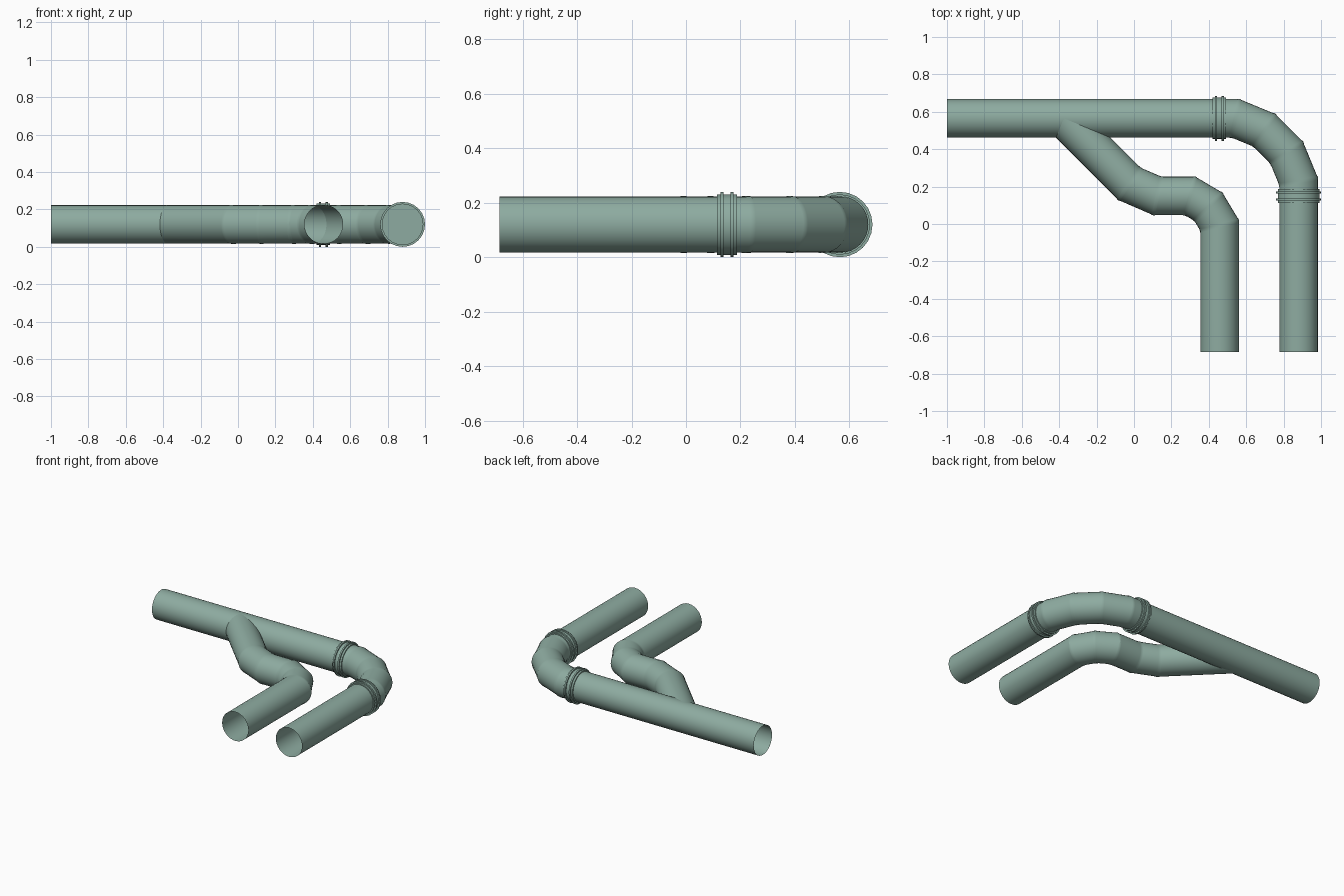
import bpy, bmesh, math
from mathutils import Vector

cube = bpy.data.objects.get("Cube")
if cube:
    bpy.data.objects.remove(cube)

R = 0.103          # pipe radius
Z = 0.12           # height of all pipe axes
SIDES = 32
UP = Vector((0, 0, 1))

paint = bpy.data.materials.new("grey_green_paint")
colour = (0.27, 0.41, 0.355, 1)
paint.use_nodes = True
paint.diffuse_color = colour
paint.node_tree.nodes["Principled BSDF"].inputs["Base Color"].default_value = colour


def ring(point, along, normal, radius, sides=SIDES):
    """Circle around an axis, slid along it onto the mitre plane."""
    side = along.cross(UP)
    pts = []
    for i in range(sides):
        a = math.tau * i / sides
        offset = (side * math.cos(a) + UP * math.sin(a)) * radius
        pts.append(point + offset - along * (offset.dot(normal) / along.dot(normal)))
    return pts


def skin(name, rings, capped=False):
    """Join successive rings with quads."""
    bm = bmesh.new()
    loops = [[bm.verts.new(p) for p in r] for r in rings]
    for a, b in zip(loops, loops[1:]):
        for i in range(len(a)):
            j = (i + 1) % len(a)
            bm.faces.new((a[i], a[j], b[j], b[i]))
    if capped:
        bm.faces.new(loops[0])
        bm.faces.new(loops[-1])
    bmesh.ops.recalc_face_normals(bm, faces=bm.faces)
    mesh = bpy.data.meshes.new(name)
    bm.to_mesh(mesh)
    bm.free()
    mesh.materials.append(paint)
    obj = bpy.data.objects.new(name, mesh)
    bpy.context.collection.objects.link(obj)
    bpy.ops.object.select_all(action="DESELECT")
    obj.select_set(True)
    bpy.context.view_layer.objects.active = obj
    bpy.ops.object.shade_smooth_by_angle(angle=math.radians(30))


def mitred_pipe(name, path):
    """Straight tubes cut to meet on mitre planes, with a thin seam band at each joint."""
    pts = [Vector((x, y, Z)) for x, y in path]
    dirs = [(b - a).normalized() for a, b in zip(pts, pts[1:])]
    normals = [dirs[0]]
    normals += [(a + b).normalized() for a, b in zip(dirs, dirs[1:])]
    normals.append(dirs[-1])
    for i, d in enumerate(dirs):
        skin(f"{name}_section_{i + 1}",
             [ring(pts[i], d, normals[i], R), ring(pts[i + 1], d, normals[i + 1], R)])
    for i in range(1, len(dirs)):
        p, n, before, after = pts[i], normals[i], dirs[i - 1], dirs[i]
        lip = R + 0.0015
        skin(f"{name}_seam_{i}",
             [ring(p - before * 0.01, before, n, lip),
              ring(p, before, n, lip),
              ring(p + after * 0.01, after, n, lip)])


def coupling(name, x, y, along):
    """Solid collar with two raised ridges."""
    collar, ridge = 0.111, 0.12
    profile = [(-0.037, collar), (-0.024, collar), (-0.024, ridge), (-0.013, ridge),
               (-0.013, collar), (0.013, collar), (0.013, ridge), (0.024, ridge),
               (0.024, collar), (0.037, collar)]
    centre = Vector((x, y, Z))
    skin(name, [ring(centre + along * t, along, along, r, 24) for t, r in profile], True)


# Main run with its four-joint elbow
mitred_pipe("main_pipe", [(-1, 0.565), (0.542, 0.565), (0.697, 0.501),
                          (0.816, 0.382), (0.88, 0.227), (0.88, -0.685)])

# Branch leaving the main run at 45 degrees
mitred_pipe("branch_pipe", [(-0.372, 0.562), (-0.025, 0.215), (0.125, 0.15),
                            (0.3, 0.15), (0.398, 0.092), (0.458, -0.008),
                            (0.458, -0.685)])

# Couplings on either side of the elbow
coupling("back_coupling", 0.456, 0.565, Vector((1, 0, 0)))
coupling("front_coupling", 0.88, 0.15, Vector((0, -1, 0)))
